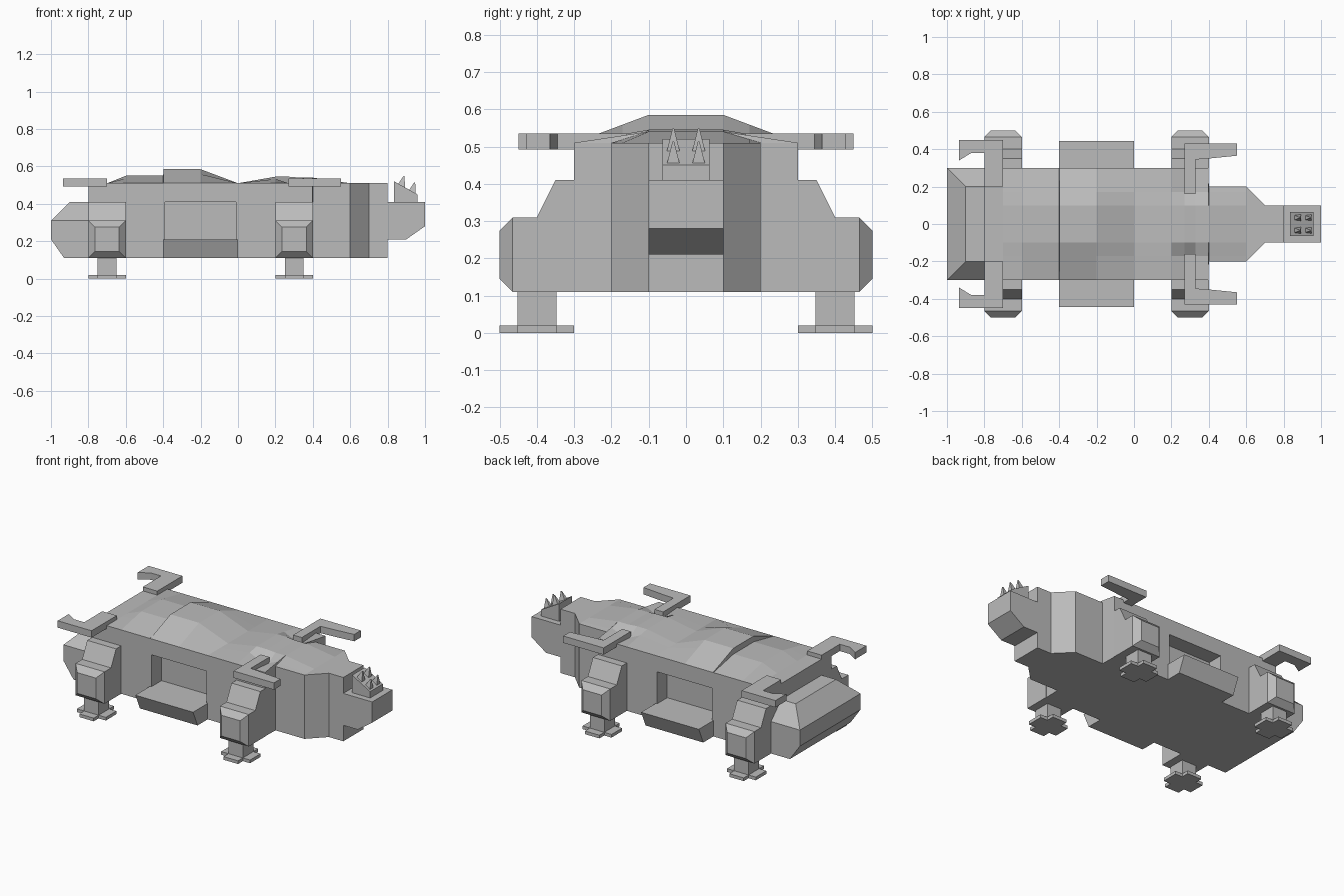
import bpy, bmesh
from mathutils import Vector

cube = bpy.data.objects.get("Cube")
if cube:
    bpy.data.objects.remove(cube, do_unlink=True)

grey = bpy.data.materials.new("hull_grey")
grey.use_nodes = True
COLOUR = (0.5, 0.5, 0.5, 1)
grey.diffuse_color = COLOUR
grey.node_tree.nodes["Principled BSDF"].inputs["Base Color"].default_value = COLOUR


def loft(name, rings):
    """Skin equal-length rings of points and cap both ends."""
    bm = bmesh.new()
    rows = [[bm.verts.new(p) for p in ring] for ring in rings]
    n = len(rows[0])
    for a, b in zip(rows, rows[1:]):
        for i in range(n):
            j = (i + 1) % n
            bm.faces.new((a[i], a[j], b[j], b[i]))
    bm.faces.new(rows[0])
    bm.faces.new(rows[-1])
    bmesh.ops.remove_doubles(bm, verts=bm.verts[:], dist=0.0005)
    bmesh.ops.recalc_face_normals(bm, faces=bm.faces[:])
    mesh = bpy.data.meshes.new(name)
    bm.to_mesh(mesh)
    bm.free()
    mesh.materials.append(grey)
    ob = bpy.data.objects.new(name, mesh)
    bpy.context.scene.collection.objects.link(ob)
    return ob


def rect(x0, x1, y0, y1, z):
    return [(x0, y0, z), (x1, y0, z), (x1, y1, z), (x0, y1, z)]


def box(name, x0, x1, y0, y1, z0, z1):
    return loft(name, [rect(x0, x1, y0, y1, z) for z in (z0, z1)])


def prism_x(name, profile, x0, x1):
    return loft(name, [[(x, y, z) for y, z in profile] for x in (x0, x1)])


BASE, DECK = 0.11, 0.51

# Hull: stations of x, ridge height, half width, shoulder height
stations = [
    (-0.8, DECK, 0.3, None), (-0.7, DECK, 0.3, None), (-0.6, 0.55, 0.3, None),
    (-0.4, 0.55, 0.3, None), (-0.398, 0.585, 0.3, None), (-0.2, 0.585, 0.3, None),
    (0, DECK, 0.3, None), (0.2, 0.545, 0.3, None), (0.27, 0.545, 0.3, 0.5),
    (0.33, 0.54, 0.3, 0.5), (0.398, 0.54, 0.3, None), (0.4, 0.54, 0.2, None),
    (0.6, DECK, 0.2, None), (0.7, DECK, 0.1, None), (0.8, DECK, 0.1, None),
]


def hull_ring(x, ridge, half, shoulder):
    ridge_y, shoulder_y = min(0.1, half), min(0.17, half)
    if shoulder is None:
        t = (shoulder_y - ridge_y) / max(half - ridge_y, 0.001)
        shoulder = ridge + (DECK - ridge) * t
    side = [(half, BASE), (half, DECK), (shoulder_y, shoulder), (ridge_y, ridge)]
    loop = side + [(-y, z) for y, z in reversed(side)]
    return [(x, y, z) for y, z in loop]


hull = loft("hull", [hull_ring(*s) for s in stations])

# Side bays cut into the hull
for label, s in (("left", 1), ("right", -1)):
    cutter = box(label + "_bay_cutter", -0.39, -0.01, 0.2 * s, 0.5 * s, 0.21, 0.41)
    cutter.hide_render = True
    cutter.hide_viewport = True
    mod = hull.modifiers.new(label + "_bay", 'BOOLEAN')
    mod.operation = 'DIFFERENCE'
    mod.solver = 'EXACT'
    mod.object = cutter

# Tail with bevelled top and undercut
loft("tail", [rect(-0.93, -0.8, -0.3, 0.3, BASE), rect(-1, -0.8, -0.3, 0.3, 0.21),
              rect(-1, -0.8, -0.3, 0.3, 0.31), rect(-0.9, -0.8, -0.2, 0.2, 0.41)])

# Head with raked chin, and wedge mount on top
head = [(0.8, 0.21), (0.9, 0.21), (1, 0.28), (1, 0.41), (0.8, 0.41)]
loft("head", [[(x, y, z) for x, z in head] for y in (-0.1, 0.1)])
mount = [(0.835, 0.41), (0.96, 0.41), (0.96, 0.45), (0.835, 0.52)]
loft("spike_mount", [[(x, y, z) for x, z in mount] for y in (-0.063, 0.063)])

# Four raked spikes
for x, z in ((0.868, 0.485), (0.925, 0.45)):
    for y in (-0.034, 0.034):
        base = rect(x - 0.025, x + 0.025, y - 0.018, y + 0.018, z)
        tip = Vector((x + 0.022, y, z + 0.072))
        loft("spike", [base, [tip + (Vector(p) - tip) * 0.12 * Vector((1, 1, 0)).length / 1.414
                              for p in base]])

# Arm outlines in plan
rear_arm = [(-0.7, 0.2), (-0.7, 0.45), (-0.935, 0.45), (-0.935, 0.34),
            (-0.87, 0.38), (-0.8, 0.38), (-0.8, 0.2)]
front_arm = [(0.27, 0.16), (0.27, 0.43), (0.55, 0.43), (0.55, 0.365),
             (0.4, 0.35), (0.33, 0.345), (0.33, 0.16)]
leg_profile = [(0.3, BASE), (0.3, 0.41), (0.35, 0.41), (0.4, 0.31),
               (0.465, 0.31), (0.465, BASE)]
shelf_profile = [(0.3, BASE), (0.3, 0.21), (0.445, 0.21), (0.4, BASE)]

for label, s in (("left", 1), ("right", -1)):
    # Loading shelf below the bay
    prism_x(label + "_shelf", [(y * s, z) for y, z in shelf_profile], -0.4, 0)

    # Arms
    for part, plan in (("rear_arm", rear_arm), ("front_arm", front_arm)):
        loft(label + "_" + part, [[(x, y * s, z) for x, y in plan] for z in (0.492, 0.535)])

    # Legs with bevelled outer cap, post and cross-shaped foot
    for part, cx in (("rear", -0.7), ("front", 0.3)):
        name = label + "_" + part
        prism_x(name + "_leg", [(y * s, z) for y, z in leg_profile], cx - 0.1, cx + 0.1)
        cap = []
        for y, inset in ((0.465, 0), (0.5, 0.035)):
            w, lo, hi = 0.1 - inset, BASE + inset, 0.31 - inset
            cap.append([(cx - w, y * s, lo), (cx + w, y * s, lo),
                        (cx + w, y * s, hi), (cx - w, y * s, hi)])
        loft(name + "_leg_cap", cap)
        cy = 0.4 * s
        box(name + "_post", cx - 0.05, cx + 0.05, cy - 0.052, cy + 0.052, 0, BASE)
        box(name + "_foot_long", cx - 0.1, cx + 0.1, cy - 0.052, cy + 0.052, 0, 0.02)
        box(name + "_foot_wide", cx - 0.05, cx + 0.05, cy - 0.1, cy + 0.1, 0, 0.02)
